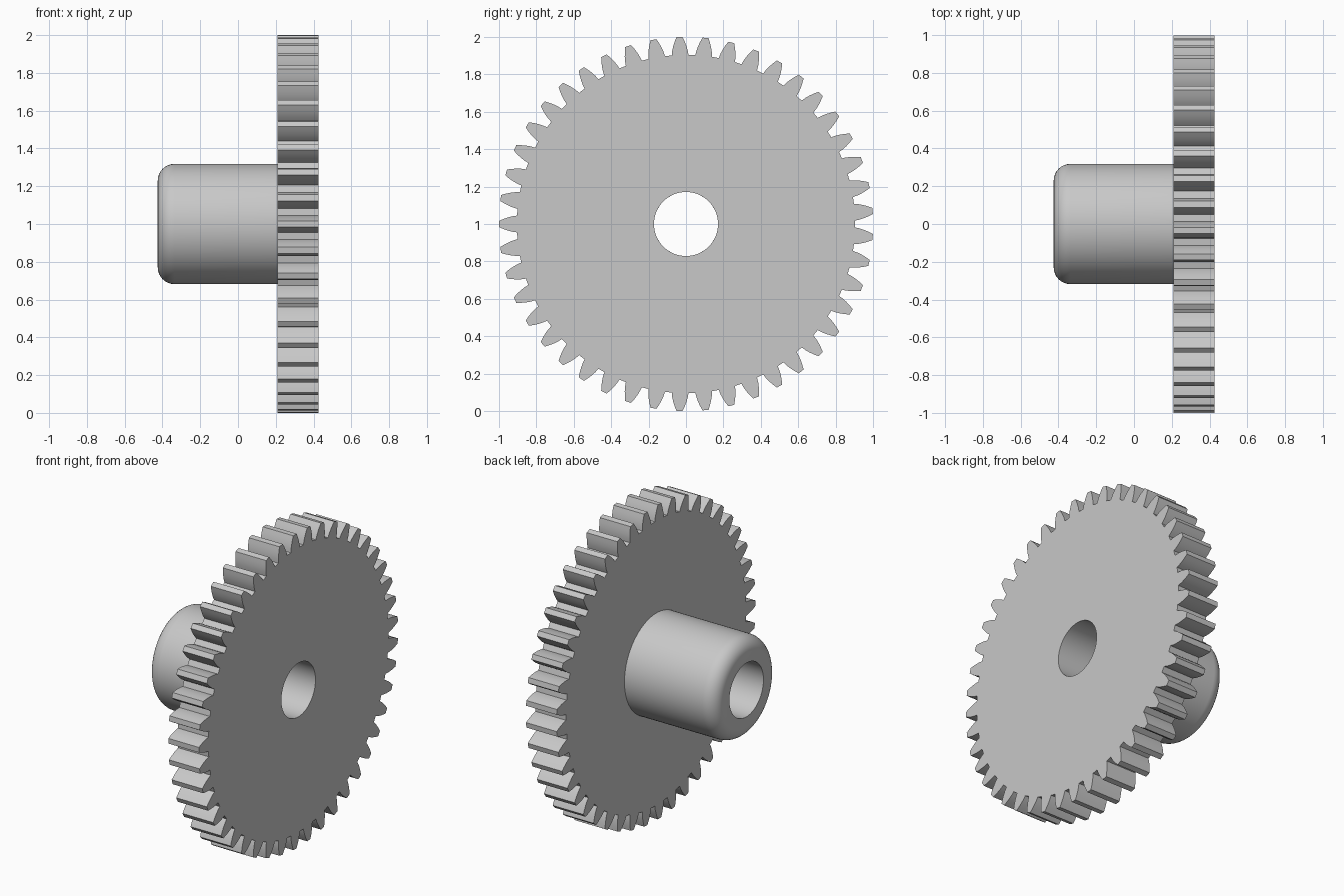
import bpy, bmesh, math

if "Cube" in bpy.data.objects:
    bpy.data.objects.remove(bpy.data.objects["Cube"], do_unlink=True)

TEETH, TIP, ROOT = 45, 1.0, 0.904
PITCH_R = TIP * TEETH / (TEETH + 2)
BASE_R = PITCH_R * math.cos(math.radians(20))
BORE, HUB_R, FILLET = 0.171, 0.318, 0.088
X_END, X_BACK, X_FACE = -0.425, 0.21, 0.425

# Grey metal
grey = bpy.data.materials.new("light_grey")
grey.use_nodes = True
grey.diffuse_color = (0.58, 0.58, 0.58, 1)
grey.node_tree.nodes["Principled BSDF"].inputs["Base Color"].default_value = (0.58, 0.58, 0.58, 1)


def involute(r):
    a = math.acos(min(1, BASE_R / r))
    return math.tan(a) - a


def half_angle(r):
    return math.pi / (2 * TEETH) + involute(PITCH_R) - involute(r)


def add_ring(bm, x, polar):
    return [bm.verts.new((x, r * math.cos(a), 1 + r * math.sin(a))) for r, a in polar]


def bridge(bm, a, b):
    n = len(a)
    for i in range(n):
        j = (i + 1) % n
        bm.faces.new((a[i], a[j], b[j], b[i]))


def finish(bm, name):
    bmesh.ops.recalc_face_normals(bm, faces=bm.faces[:])
    mesh = bpy.data.meshes.new(name)
    bm.to_mesh(mesh)
    bm.free()
    mesh.materials.append(grey)
    obj = bpy.data.objects.new(name, mesh)
    bpy.context.collection.objects.link(obj)
    bpy.ops.object.select_all(action="DESELECT")
    obj.select_set(True)
    bpy.context.view_layer.objects.active = obj
    bpy.ops.object.shade_smooth_by_angle(angle=math.radians(25))


# Toothed wheel: involute outline joined to the bore on both faces
steps = 5
radii = [ROOT + (TIP - ROOT) * i / (steps - 1) for i in range(steps)]
flank = [(r, -half_angle(r)) for r in radii]
tooth = flank + [(r, -a) for r, a in reversed(flank)]
outline = [(r, a + math.pi + math.tau * k / TEETH) for k in range(TEETH) for r, a in tooth]
hole = [(BORE, math.pi + math.tau * (i + 0.5 - len(tooth) / 2) / len(outline))
        for i in range(len(outline))]

bm = bmesh.new()
loops = [add_ring(bm, x, pts) for x, pts in
         ((X_BACK, hole), (X_BACK, outline), (X_FACE, outline), (X_FACE, hole))]
for i in range(4):
    bridge(bm, loops[i], loops[(i + 1) % 4])
finish(bm, "gear_wheel")

# Hub: lathed tube with a rounded outer end
profile = [(X_BACK, BORE), (X_END, BORE)]
for i in range(9):
    t = math.pi / 2 * i / 8
    profile.append((X_END + FILLET * (1 - math.sin(t)), HUB_R - FILLET * (1 - math.cos(t))))
arc = sorted(profile[2:], key=lambda p: p[1])
profile = profile[:2] + arc + [(X_BACK, HUB_R)]

bm = bmesh.new()
segments = 96
loops = [add_ring(bm, x, [(r, math.tau * i / segments) for i in range(segments)])
         for x, r in profile]
for a, b in zip(loops, loops[1:]):
    bridge(bm, a, b)
finish(bm, "hub")
